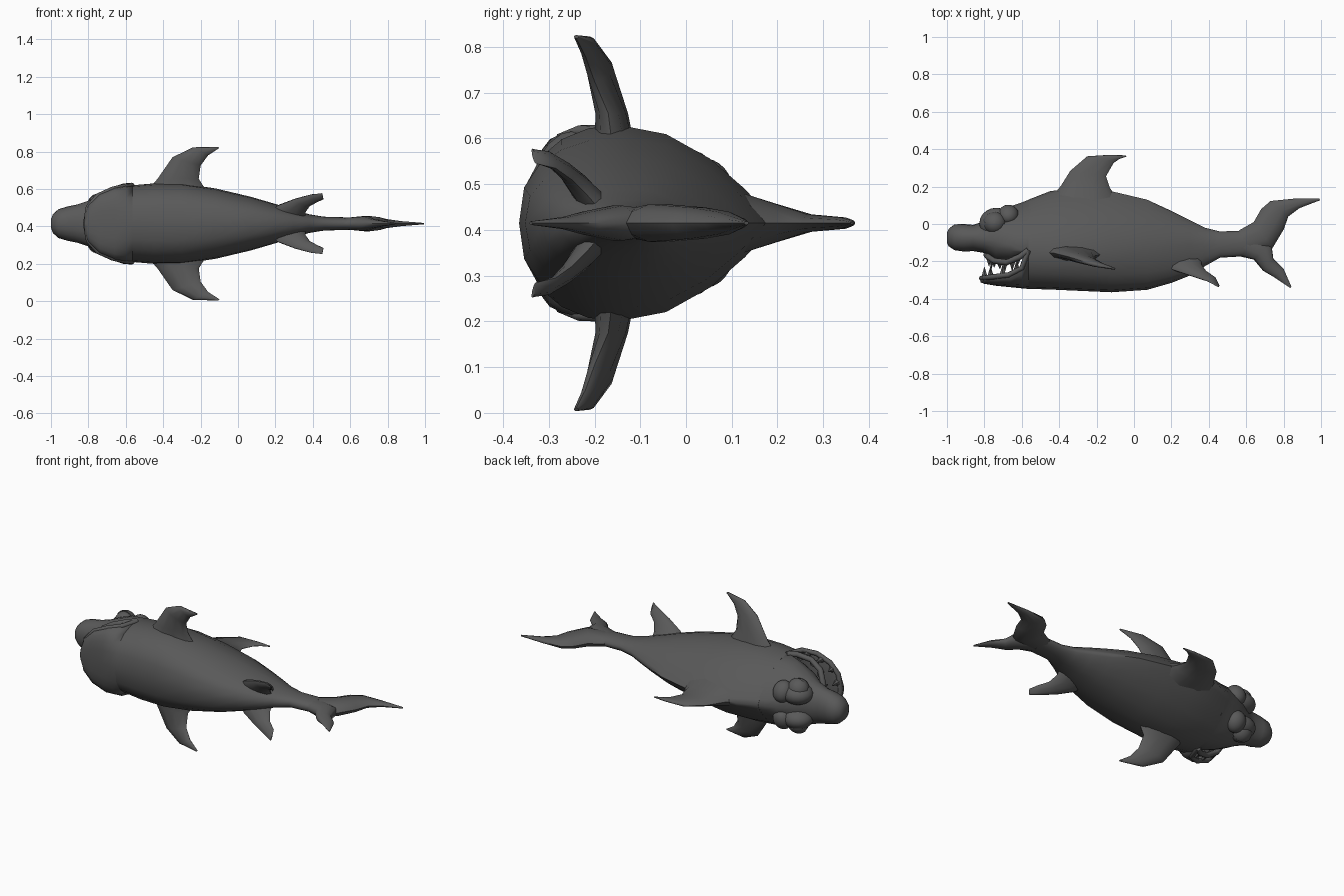
import bpy, bmesh, math
from mathutils import Vector, Matrix

if "Cube" in bpy.data.objects:
    bpy.data.objects.remove(bpy.data.objects["Cube"])

MID_Z = 0.415  # the fish lies on its side, its mirror plane is z = MID_Z

skin = bpy.data.materials.new("dark_grey")
skin.diffuse_color = (0.1, 0.1, 0.1, 1)
skin.use_nodes = True
skin.node_tree.nodes["Principled BSDF"].inputs["Base Color"].default_value = skin.diffuse_color


def finish(name, bm, angle=60):
    bmesh.ops.recalc_face_normals(bm, faces=bm.faces)
    mesh = bpy.data.meshes.new(name)
    bm.to_mesh(mesh)
    bm.free()
    mesh.materials.append(skin)
    obj = bpy.data.objects.new(name, mesh)
    bpy.context.collection.objects.link(obj)
    obj.location.z = MID_Z
    bpy.ops.object.select_all(action='DESELECT')
    obj.select_set(True)
    bpy.context.view_layer.objects.active = obj
    bpy.ops.object.shade_smooth_by_angle(angle=math.radians(angle))
    return obj


def loft(name, rings, angle=60):
    bm = bmesh.new()
    loops = [[bm.verts.new(p) for p in ring] for ring in rings]
    n = len(loops[0])
    for a, b in zip(loops, loops[1:]):
        for i in range(n):
            j = (i + 1) % n
            bm.faces.new((a[i], a[j], b[j], b[i]))
    bm.faces.new(loops[0])
    bm.faces.new(loops[-1])
    return finish(name, bm, angle)


def body_ring(x, top, bottom, half, mid, upper=2.0, n=20, lower=0.75):
    """Egg section: narrow towards the back, full towards the belly."""
    ring = []
    for i in range(n):
        a = math.tau * i / n
        c, s = math.cos(a), math.sin(a)
        p = upper if s > 0 else lower
        y = mid + s * ((top - mid) if s > 0 else (mid - bottom))
        ring.append(Vector((x, y, math.copysign(abs(c) ** p, c) * half)))
    return ring


def fin(name, sections, axis, side=1):
    """Lens-shaped sections, each (leading point, trailing point, half thickness)."""
    axis = Vector(axis).normalized()
    rings = []
    for lead, trail, thick in sections:
        a, b = Vector(lead).to_3d(), Vector(trail).to_3d()
        ring = []
        for i in range(10):
            t = math.tau * i / 10
            p = (a + b) / 2 + (a - b) / 2 * math.cos(t) + axis * thick * math.sin(t)
            ring.append(Vector((p.x, p.y, p.z * side)))
        rings.append(ring)
    return loft(name, rings)


def ellipsoid(name, centre, radii, tilt=0):
    bm = bmesh.new()
    m = (Matrix.Translation(centre) @ Matrix.Rotation(tilt, 4, 'X')
         @ Matrix.Diagonal((*radii, 1)))
    bmesh.ops.create_uvsphere(bm, u_segments=20, v_segments=12, radius=1, matrix=m)
    return finish(name, bm)


# Trunk: x, top, bottom, half width, height of widest point, back sharpness
loft("body", [body_ring(*s) for s in (
    (-0.565, 0.13, -0.347, 0.205, -0.14, 1.7), (-0.45, 0.175, -0.35, 0.215, -0.15, 1.9),
    (-0.30, 0.195, -0.357, 0.215, -0.15), (-0.12, 0.175, -0.365, 0.188, -0.14),
    (0.07, 0.13, -0.352, 0.143, -0.13, 1.9), (0.20, 0.07, -0.315, 0.105, -0.12, 1.7),
    (0.30, 0.02, -0.275, 0.074, -0.11, 1.5), (0.38, -0.02, -0.225, 0.05, -0.11, 1.3),
    (0.46, -0.04, -0.18, 0.037, -0.11, 1.1), (0.60, -0.035, -0.172, 0.033, -0.10, 1))])

# Upper head and snout
loft("upper_head", [body_ring(*s, lower=0.85) for s in (
    (-1.0, -0.045, -0.10, 0.022, -0.07, 1), (-0.99, -0.025, -0.12, 0.05, -0.07, 1),
    (-0.96, -0.002, -0.14, 0.077, -0.07, 1), (-0.91, 0.0, -0.147, 0.092, -0.07, 1),
    (-0.86, -0.005, -0.145, 0.102, -0.07, 1), (-0.80, 0.015, -0.155, 0.122, -0.08, 1),
    (-0.74, 0.055, -0.20, 0.152, -0.09, 1.1), (-0.66, 0.095, -0.215, 0.187, -0.11, 1.4),
    (-0.60, 0.115, -0.175, 0.202, -0.14, 1.6), (-0.55, 0.135, -0.17, 0.205, -0.14, 1.7))])

# Lower jaw, rising to meet the trunk at the mouth corner
loft("lower_jaw", [body_ring(*s, 1, lower=0.75) for s in (
    (-0.82, -0.285, -0.312, 0.04, -0.295), (-0.80, -0.28, -0.32, 0.1, -0.293),
    (-0.74, -0.278, -0.33, 0.157, -0.29), (-0.66, -0.27, -0.338, 0.19, -0.28),
    (-0.60, -0.235, -0.344, 0.203, -0.24), (-0.565, -0.137, -0.347, 0.205, -0.14))])

# Lips: half paths from the mouth corner to the middle of the jaw
lower_path = [(-0.565, -0.14, 0.203), (-0.60, -0.235, 0.2), (-0.67, -0.272, 0.184),
              (-0.75, -0.282, 0.148), (-0.80, -0.288, 0.09), (-0.815, -0.29, 0)]
upper_path = [(-0.565, -0.14, 0.203), (-0.61, -0.175, 0.199), (-0.68, -0.205, 0.176),
              (-0.745, -0.198, 0.135), (-0.78, -0.175, 0.07), (-0.79, -0.165, 0)]


def full_path(half):
    pts = [Vector(p) for p in half]
    return pts + [Vector((p.x, p.y, -p.z)) for p in reversed(pts[:-1])]


def tube(name, path, radius):
    rings = []
    for i, p in enumerate(path):
        d = (path[min(i + 1, len(path) - 1)] - path[max(i - 1, 0)]).normalized()
        u = d.cross(Vector((0, 1, 0))).normalized()
        v = d.cross(u)
        rings.append([p + (u * math.cos(k * math.tau / 8) + v * math.sin(k * math.tau / 8)) * radius
                      for k in range(8)])
    return loft(name, rings)


def teeth(name, path, direction, length, shift):
    """One broad pointed tooth on each lip segment."""
    bm = bmesh.new()
    for i, (a, b) in enumerate(zip(path[1:-1], path[2:-1])):
        p = a.lerp(b, shift)
        size = length * (1 if i % 2 else 0.75)
        base = Vector((p.x + 0.008, p.y, p.z * 0.95))
        turn = Matrix.Rotation(-direction * math.pi / 2, 4, 'X')
        bmesh.ops.create_cone(bm, cap_ends=True, segments=6, radius1=0.021, radius2=0.001,
                              depth=size, matrix=Matrix.Translation(
                                  base + Vector((0, direction * size / 2, 0))) @ turn)
    return finish(name, bm, 40)


tube("lower_lip", full_path(lower_path), 0.014)
tube("upper_lip", full_path(upper_path), 0.016)
teeth("lower_teeth", full_path(lower_path), 1, 0.06, 0.5)
teeth("upper_teeth", full_path(upper_path), -1, 0.055, 0.3)

# Dorsal fin and the two tail lobes
fin("dorsal_fin", (
    ((-0.46, 0.12), (-0.08, 0.12), 0.07), ((-0.39, 0.205), (-0.13, 0.195), 0.043),
    ((-0.34, 0.285), (-0.15, 0.255), 0.02), ((-0.25, 0.362), (-0.11, 0.325), 0.013),
    ((-0.13, 0.37), (-0.08, 0.347), 0.008), ((-0.045, 0.367), (-0.04, 0.36), 0.003)), (0, 0, 1))
fin("tail_upper_lobe", (
    ((0.56, -0.035), (0.62, -0.17), 0.033), ((0.64, 0.01), (0.74, -0.13), 0.043),
    ((0.68, 0.08), (0.80, -0.03), 0.036), ((0.73, 0.123), (0.825, 0.04), 0.026),
    ((0.85, 0.135), (0.885, 0.085), 0.014), ((0.99, 0.137), (0.995, 0.127), 0.004)), (0, 0, 1))
fin("tail_lower_lobe", (
    ((0.56, -0.172), (0.62, -0.04), 0.033), ((0.64, -0.19), (0.735, -0.11), 0.04),
    ((0.69, -0.25), (0.745, -0.185), 0.026), ((0.75, -0.285), (0.80, -0.24), 0.014),
    ((0.835, -0.342), (0.842, -0.336), 0.004)), (0, 0, 1))

for side, label in ((1, "left"), (-1, "right")):
    # Paired fins
    fin(label + "_pectoral_fin", (
        ((-0.50, -0.15, 0.16), (-0.16, -0.16, 0.16), 0.045),
        ((-0.43, -0.155, 0.24), (-0.21, -0.17, 0.24), 0.035),
        ((-0.35, -0.175, 0.355), (-0.2, -0.2, 0.31), 0.026),
        ((-0.24, -0.21, 0.408), (-0.16, -0.22, 0.365), 0.016),
        ((-0.105, -0.24, 0.411), (-0.1, -0.24, 0.404), 0.005)), (0, 1, 0), side)
    fin(label + "_pelvic_fin", (
        ((0.15, -0.22, 0.05), (0.36, -0.18, 0.02), 0.035),
        ((0.21, -0.245, 0.095), (0.36, -0.215, 0.06), 0.026),
        ((0.30, -0.275, 0.13), (0.385, -0.25, 0.095), 0.018),
        ((0.39, -0.305, 0.155), (0.435, -0.285, 0.12), 0.012),
        ((0.45, -0.337, 0.163), (0.457, -0.328, 0.13), 0.004)), (0, 0.66, 0.75), side)

    # Eyeball with a half lid over it
    centre = Vector((-0.745, 0.003, 0.098 * side))
    ellipsoid(label + "_eye", centre, (0.058, 0.058, 0.058))
    bm = bmesh.new()
    bmesh.ops.create_uvsphere(bm, u_segments=20, v_segments=12, radius=0.063)
    cut = bmesh.ops.bisect_plane(bm, geom=bm.verts[:] + bm.edges[:] + bm.faces[:],
                                 plane_co=(0, 0.002, 0), plane_no=(-0.08, -1, 0), clear_outer=True)
    rim = [e for e in cut["geom_cut"] if isinstance(e, bmesh.types.BMEdge)]
    bmesh.ops.edgeloop_fill(bm, edges=rim)
    bmesh.ops.translate(bm, verts=bm.verts, vec=centre)
    finish(label + "_eyelid", bm)

    # Socket mound around the eye, blending back into the brow
    ellipsoid(label + "_eye_socket", (-0.735, 0.003, 0.072 * side), (0.092, 0.084, 0.06))
    ellipsoid(label + "_brow", (-0.672, 0.05, 0.082 * side), (0.055, 0.05, 0.062), 0.5 * side)
